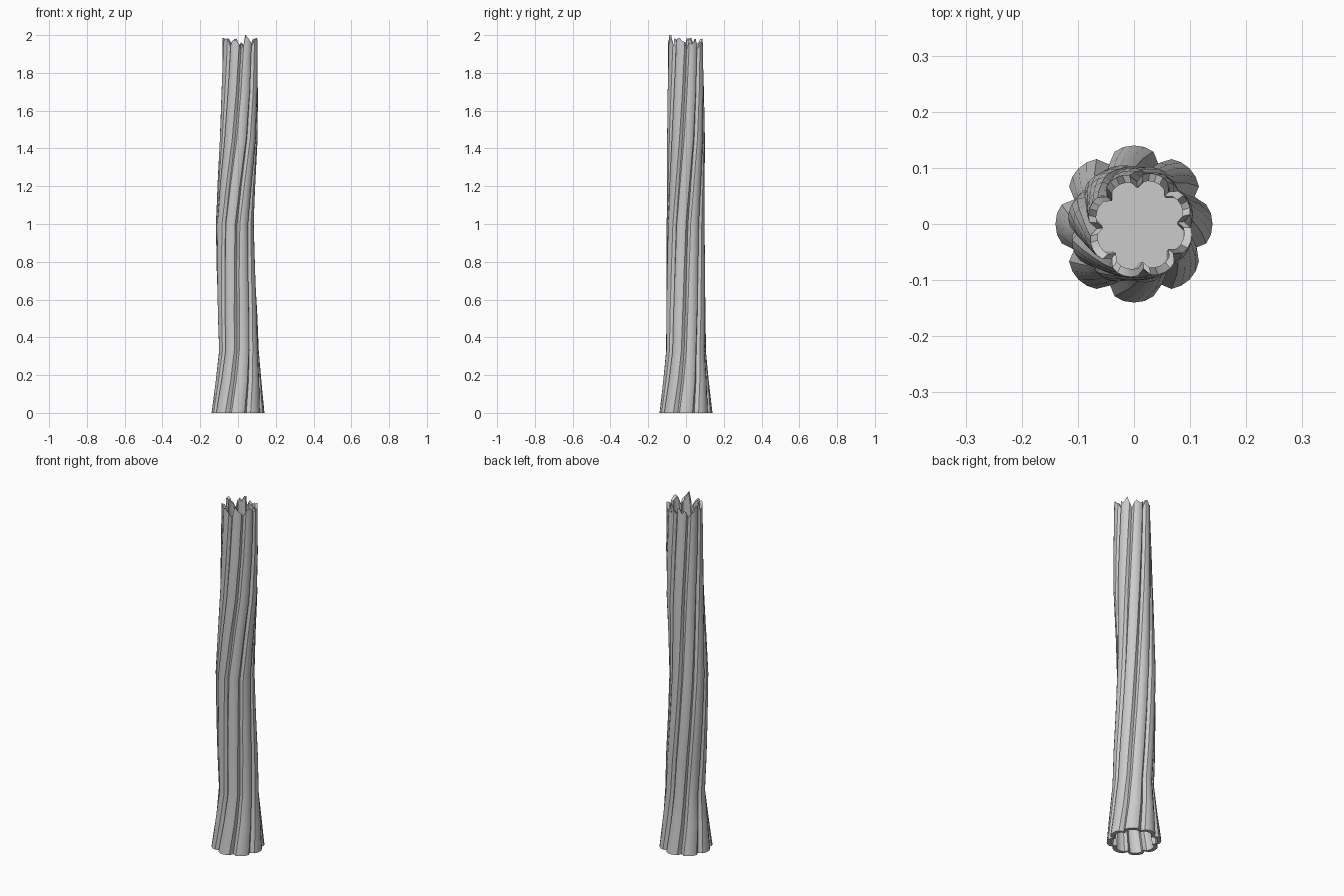
import bpy, bmesh, math, random

if "Cube" in bpy.data.objects:
    bpy.data.objects.remove(bpy.data.objects["Cube"])

random.seed(4)
LOBES, SEG = 8, 6
N = LOBES * SEG

# z, centre x, centre y, lobe tip radius, twist in degrees
RINGS = [
    (0.00, 0.000, 0.000, 0.140, 0),
    (0.17, 0.003, 0.000, 0.122, 9),
    (0.33, 0.005, 0.000, 0.107, 16),
    (0.52, -0.002, 0.000, 0.108, 20),
    (0.75, -0.011, -0.001, 0.105, 25),
    (1.00, -0.017, -0.002, 0.102, 31),
    (1.22, -0.008, -0.001, 0.100, 42),
    (1.45, 0.004, 0.000, 0.101, 54),
    (1.70, 0.009, -0.001, 0.099, 64),
    (1.95, 0.011, -0.002, 0.095, 72),
]
WALL = 0.85


def section(z):
    """Interpolate the trunk centre, radius and twist at a height."""
    for a, b in zip(RINGS, RINGS[1:]):
        if z <= b[0]:
            break
    t = (z - a[0]) / (b[0] - a[0])
    return [p + (q - p) * t for p, q in zip(a, b)]


def ring(bm, z, scale=1.0, heights=None):
    """One fluted loop: rounded lobes meeting in sharp valleys."""
    _, cx, cy, r, tw = section(z)
    out = []
    for i in range(N):
        u = (i % SEG) / SEG * 2 - 1
        rr = r * scale * (0.82 + 0.18 * math.sqrt(max(0, 1 - u * u)))
        a = math.radians(tw) + (i / N) * math.tau - math.pi / LOBES
        h = heights[i] if heights else z
        out.append(bm.verts.new((cx + rr * math.cos(a), cy + rr * math.sin(a), h)))
    return out


def bridge(bm, a, b):
    for i in range(N):
        j = (i + 1) % N
        bm.faces.new((a[i], a[j], b[j], b[i]))


# Splintered rim heights: valleys low, points irregular
jag = []
for i in range(N):
    k = i % SEG
    jag.append(random.uniform(1.915, 1.94) if k == 0 else random.uniform(1.945, 1.99))
jag[max(range(N), key=lambda i: jag[i])] = 2.0
inner_jag = [h - random.uniform(0.0, 0.015) for h in jag]

bm = bmesh.new()
# From the lower recess, round the base, up the bark and into the top recess
loops = [ring(bm, 0.20, WALL), ring(bm, 0.0, WALL)]
loops += [ring(bm, r[0]) for r in RINGS[:-1]]
loops += [ring(bm, 1.90), ring(bm, 1.95, 1.0, jag),
          ring(bm, 1.95, WALL, inner_jag), ring(bm, 1.80, WALL)]
for a, b in zip(loops, loops[1:]):
    bridge(bm, a, b)
# Recess end faces
bm.faces.new(loops[0][::-1])
bm.faces.new(loops[-1])
bmesh.ops.recalc_face_normals(bm, faces=bm.faces)

mesh = bpy.data.meshes.new("hollow_trunk")
bm.to_mesh(mesh)
bm.free()
trunk = bpy.data.objects.new("hollow_trunk", mesh)
bpy.context.collection.objects.link(trunk)
bpy.context.view_layer.objects.active = trunk
trunk.select_set(True)
bpy.ops.object.shade_smooth_by_angle(angle=math.radians(35))
